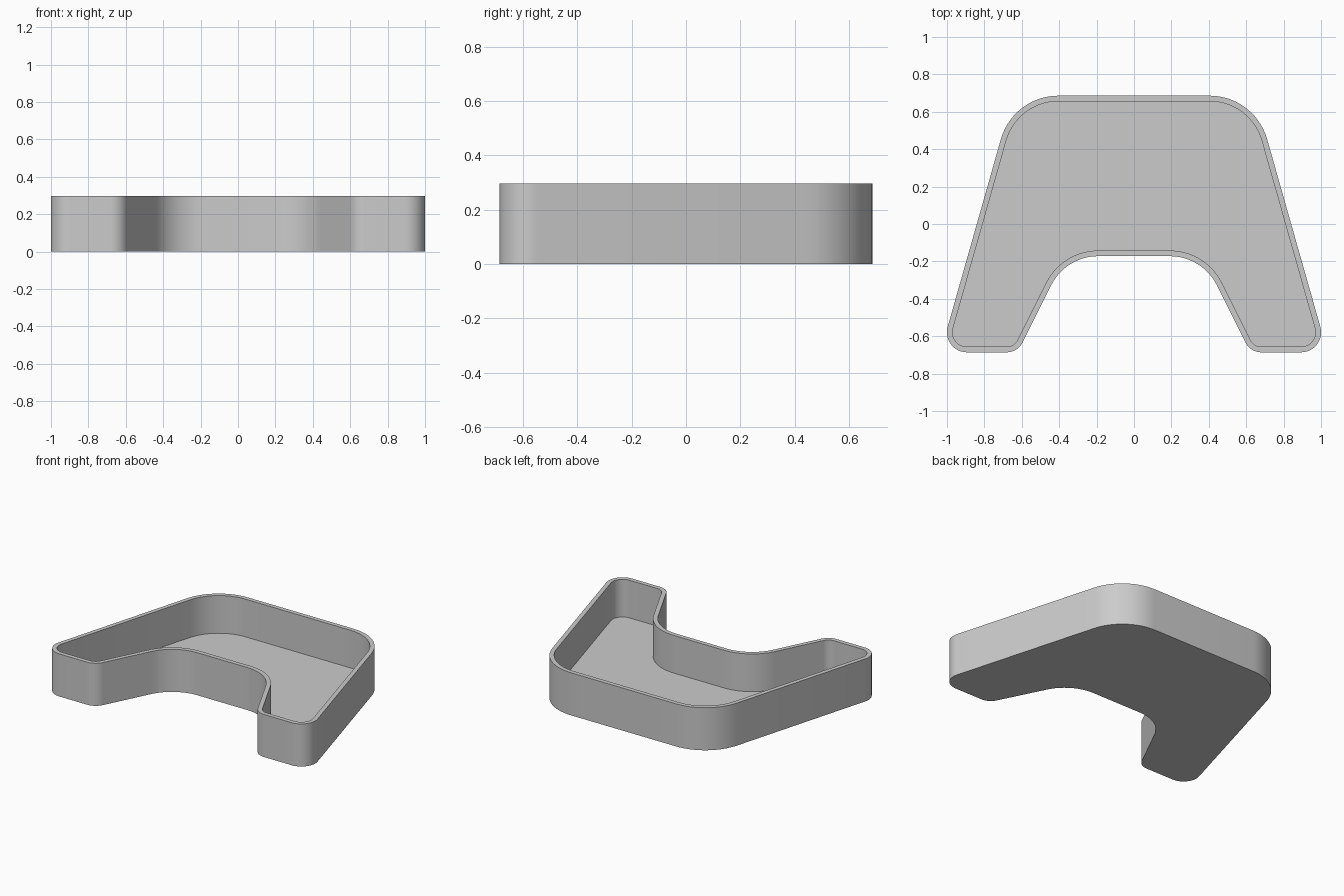
import bpy, bmesh, math
from mathutils import Vector, Matrix

if "Cube" in bpy.data.objects:
    bpy.data.objects.remove(bpy.data.objects["Cube"], do_unlink=True)

HEIGHT, WALL, FLOOR = 0.296, 0.03, 0.034
STEPS = 14

# Sharp corners of the left half, clockwise from the back: x, y, fillet radius
HALF = [(0.646, 0.686, 0.32), (1.035, -0.686, 0.107),
        (0.622, -0.686, 0.095), (0.365, -0.172, 0.28)]
CORNERS = HALF + [(-x, y, r) for x, y, r in reversed(HALF)]


def rounded_outline(corners):
    """Return (point, outward normal) pairs of the filleted outline."""
    result = []
    for i, (x, y, r) in enumerate(corners):
        p = Vector((x, y))
        d1 = (p - Vector(corners[i - 1][:2])).normalized()
        d2 = (Vector(corners[(i + 1) % len(corners)][:2]) - p).normalized()
        turn = math.atan2(d1.x * d2.y - d1.y * d2.x, d1.dot(d2))
        side = 1 if turn < 0 else -1          # outward or inward corner
        normal = Vector((-d1.y, d1.x))
        centre = p - d1 * r * math.tan(abs(turn) / 2) - normal * r * side
        for k in range(STEPS + 1):
            n = Matrix.Rotation(turn * k / STEPS, 2) @ normal
            result.append((centre + n * r * side, n))
    return result


outline = rounded_outline(CORNERS)
bm = bmesh.new()


def ring(inset, z):
    return [bm.verts.new((*(p - n * inset), z)) for p, n in outline]


# Outer wall, rim, inner wall, then the bottom and the tray floor
rings = [ring(0, 0), ring(0, HEIGHT), ring(WALL, HEIGHT), ring(WALL, FLOOR)]
count = len(outline)
for a, b in zip(rings, rings[1:]):
    for i in range(count):
        j = (i + 1) % count
        bm.faces.new((a[i], a[j], b[j], b[i]))
bm.faces.new(rings[0])
bm.faces.new(rings[-1])
bmesh.ops.recalc_face_normals(bm, faces=bm.faces)

mesh = bpy.data.meshes.new("tray")
bm.to_mesh(mesh)
bm.free()
tray = bpy.data.objects.new("tray", mesh)
bpy.context.collection.objects.link(tray)

# Plain grey material
grey = bpy.data.materials.new("light grey")
grey.use_nodes = True
colour = (0.6, 0.6, 0.6, 1)
grey.diffuse_color = colour
grey.node_tree.nodes["Principled BSDF"].inputs["Base Color"].default_value = colour
mesh.materials.append(grey)

bpy.context.view_layer.objects.active = tray
tray.select_set(True)
bpy.ops.object.shade_smooth_by_angle(angle=math.radians(30))
